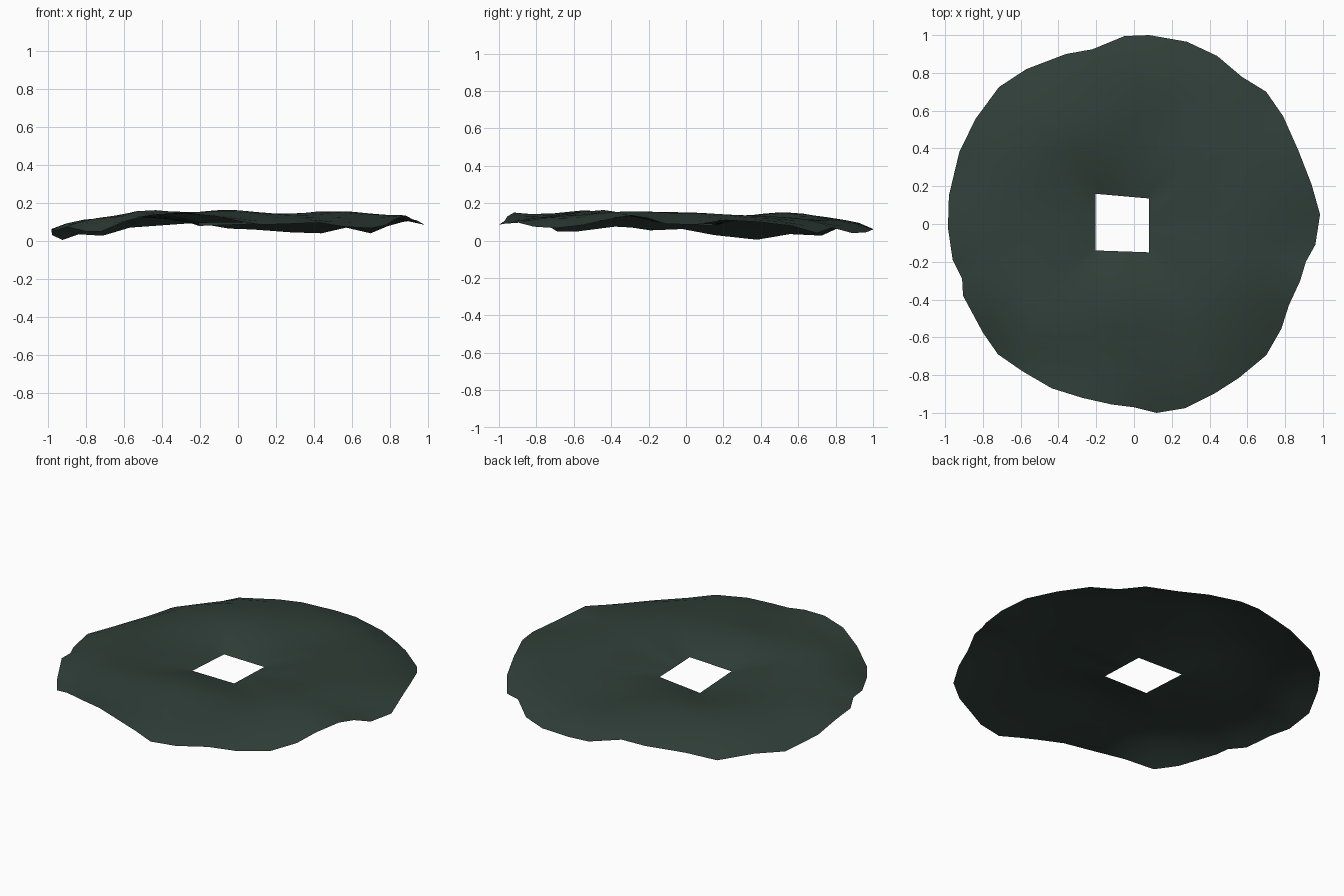
import bpy, math
from mathutils import Vector

if "Cube" in bpy.data.objects:
    bpy.data.objects.remove(bpy.data.objects["Cube"])

# Hand-shaped outer edge (x, y, z), clockwise from the back
RIM = [(.08, 1, .06), (.28, .965, .045), (.44, .89, .04), (.57, .78, .07),
       (.70, .70, .04), (.79, .57, .078), (.87, .39, .10), (.94, .21, .11),
       (.985, .05, .085), (.96, -.11, .09), (.91, -.20, .12), (.88, -.30, .135),
       (.82, -.43, .11), (.78, -.555, .083), (.70, -.695, .067), (.555, -.815, .075),
       (.43, -.895, .096), (.27, -.975, .09), (.12, -1, .085), (0, -.97, .105),
       (-.12, -.955, .13), (-.275, -.92, .15), (-.435, -.87, .14), (-.59, -.78, .105),
       (-.72, -.69, .05), (-.80, -.575, .05), (-.905, -.38, .075), (-.91, -.29, .07),
       (-.96, -.19, .055), (-.985, -.02, .062), (-.98, .15, .03), (-.925, .38, .005),
       (-.84, .555, .035), (-.715, .725, .027), (-.57, .82, .07), (-.36, .90, .085),
       (-.22, .925, .095), (-.05, .995, .065)]
RIM = [Vector(p) for p in reversed(RIM)]

# Square hole in the middle
CENTRE = Vector((-.06, 0, 0))
CORNERS = [Vector(p) for p in ((.08, .135, .089), (-.205, .16, .079),
                               (-.205, -.14, .095), (.08, -.15, .099))]

# Soft humps and dips between hole and edge: x, y, height, width
BUMPS = [(-.50, -.58, .035, .22), (-.04, -.40, .035, .20), (.54, -.32, .025, .25),
         (-.28, .52, .018, .22), (.16, .55, -.025, .20), (.62, .05, .015, .2),
         (-.62, .05, -.012, .2)]


def angle(p):
    return math.atan2(p.y - CENTRE.y, p.x - CENTRE.x)


def hole_point(p):
    """Point on the hole edge in the direction of p."""
    d = (p - CENTRE).to_2d()
    for i in range(4):
        a, b = CORNERS[i], CORNERS[(i + 1) % 4]
        a2, e = (a - CENTRE).to_2d(), (b - a).to_2d()
        den = d.x * e.y - d.y * e.x
        if abs(den) < 1e-9:
            continue
        s = (a2.x * e.y - a2.y * e.x) / den
        t = (a2.x * d.y - a2.y * d.x) / den
        if s > 0 and -1e-6 <= t <= 1 + 1e-6:
            return a.lerp(b, t)


def mid_height(x, y):
    return .135 + sum(h * math.exp(-((x - bx) ** 2 + (y - by) ** 2) / w ** 2)
                      for bx, by, h, w in BUMPS)


inner = [hole_point(p) for p in RIM]
for c in CORNERS:
    k = min(range(len(RIM)), key=lambda i: abs(angle(RIM[i]) - angle(c)))
    inner[k] = c.copy()

# Rings from the hole out to the edge
STEPS = [0, .1, .22, .36, .5, .64, .78, .9, 1]
n, verts, faces = len(RIM), [], []
for t in STEPS:
    lift = math.sin(math.pi * t) ** .8 if 0 < t < 1 else 0
    for a, b in zip(inner, RIM):
        p = a.lerp(b, t)
        p.z += lift * (mid_height(p.x, p.y) - p.z)
        verts.append(p)
for r in range(len(STEPS) - 1):
    for i in range(n):
        j = (i + 1) % n
        faces.append((r * n + i, (r + 1) * n + i, (r + 1) * n + j, r * n + j))

mesh = bpy.data.meshes.new("wavy_sheet")
mesh.from_pydata(verts, [], faces)
sheet = bpy.data.objects.new("wavy_sheet", mesh)
bpy.context.collection.objects.link(sheet)

mat = bpy.data.materials.new("dark green")
mat.diffuse_color = (.030, .050, .041, 1)
mat.use_nodes = True
mat.node_tree.nodes["Principled BSDF"].inputs["Base Color"].default_value = mat.diffuse_color
mesh.materials.append(mat)

bpy.context.view_layer.objects.active = sheet
sheet.select_set(True)
bpy.ops.object.shade_smooth_by_angle(angle=math.radians(40))
